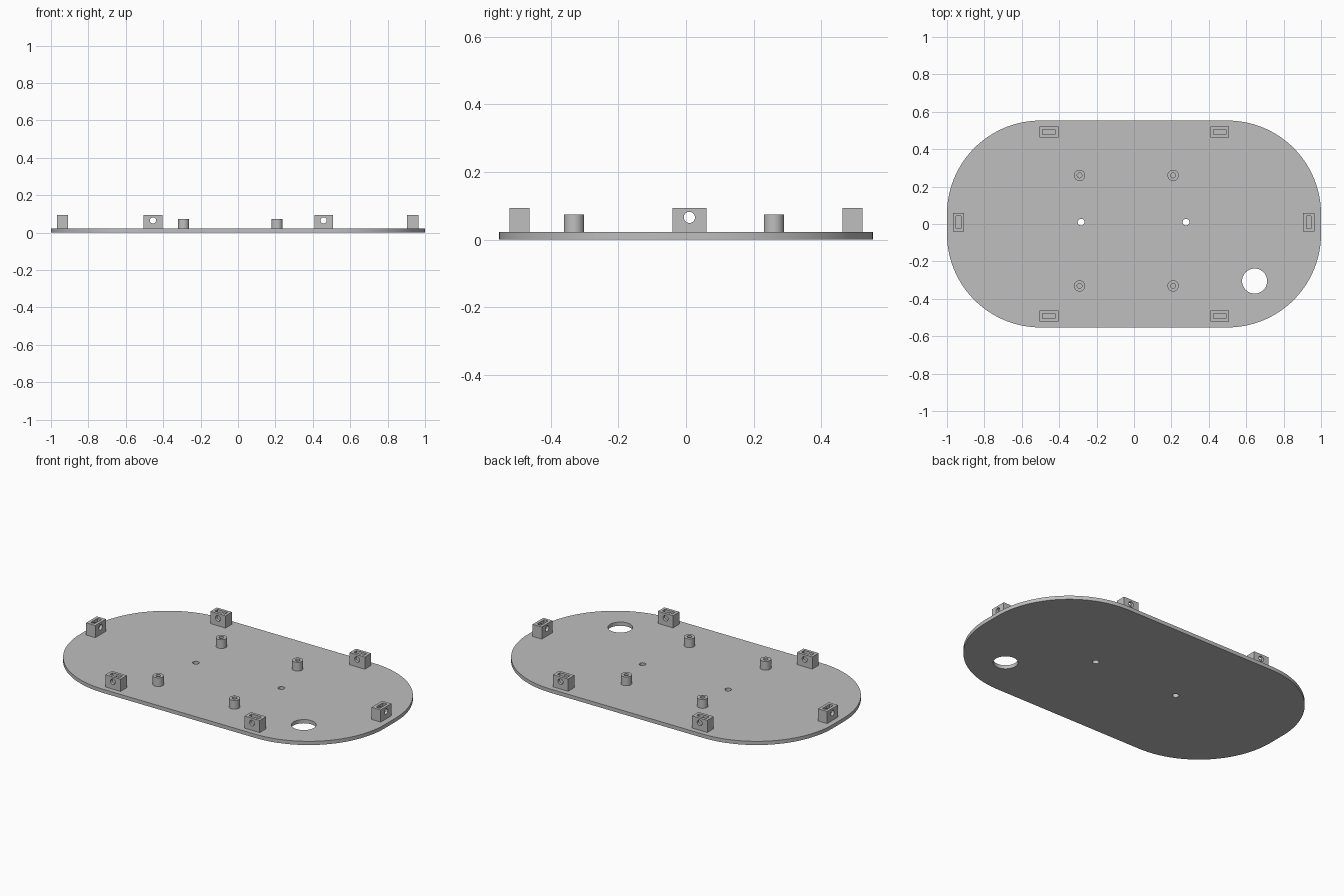
import bpy, bmesh, math
from mathutils import Vector

cube = bpy.data.objects.get("Cube")
if cube:
    bpy.data.objects.remove(cube, do_unlink=True)

PLATE_TOP, BLOCK_TOP, POST_TOP = 0.022, 0.094, 0.074
HALF_X, HALF_Y, CORNER = 1.0, 0.553, 0.5
SINK = 0.002

grey = bpy.data.materials.new("light_grey")
grey.use_nodes = True
colour = (0.52, 0.52, 0.52, 1)
grey.diffuse_color = colour
grey.node_tree.nodes["Principled BSDF"].inputs["Base Color"].default_value = colour


def prism(name, outline, z0, z1):
    """Extrude a closed outline from z0 to z1."""
    bm = bmesh.new()
    base = bm.faces.new([bm.verts.new((x, y, z0)) for x, y in outline])
    top = bmesh.ops.extrude_face_region(bm, geom=[base], use_keep_orig=True)
    verts = [v for v in top["geom"] if isinstance(v, bmesh.types.BMVert)]
    bmesh.ops.translate(bm, verts=verts, vec=(0, 0, z1 - z0))
    bmesh.ops.recalc_face_normals(bm, faces=bm.faces)
    mesh = bpy.data.meshes.new(name)
    bm.to_mesh(mesh)
    bm.free()
    mesh.materials.append(grey)
    obj = bpy.data.objects.new(name, mesh)
    bpy.context.collection.objects.link(obj)
    return obj


def circle(x, y, r, n=40):
    return [(x + r * math.cos(math.tau * i / n), y + r * math.sin(math.tau * i / n)) for i in range(n)]


def rect(x, y, w, d):
    return [(x + sx * w / 2, y + sy * d / 2) for sx, sy in ((-1, -1), (1, -1), (1, 1), (-1, 1))]


def select(obj):
    bpy.ops.object.select_all(action='DESELECT')
    obj.select_set(True)
    bpy.context.view_layer.objects.active = obj


def cut(obj, cutter):
    """Subtract the cutter, then discard it."""
    cutter.hide_render = True
    select(obj)
    mod = obj.modifiers.new("cut", 'BOOLEAN')
    mod.operation, mod.solver, mod.object = 'DIFFERENCE', 'EXACT', cutter
    bpy.ops.object.modifier_apply(modifier=mod.name)
    bpy.data.objects.remove(cutter, do_unlink=True)


def smooth(obj):
    select(obj)
    bpy.ops.object.shade_smooth_by_angle(angle=math.radians(30))


# Base plate with rounded corners and through holes
outline = []
for q, (sx, sy) in enumerate(((1, 1), (-1, 1), (-1, -1), (1, -1))):
    for i in range(25):
        a = (q + i / 24) * math.pi / 2
        outline.append((sx * (HALF_X - CORNER) + CORNER * math.cos(a),
                        sy * (HALF_Y - CORNER) + CORNER * math.sin(a)))
plate = prism("base_plate", outline, 0, PLATE_TOP)
for x, y, r in ((-0.283, 0.01, 0.018), (0.278, 0.01, 0.018), (0.645, -0.305, 0.067)):
    cut(plate, prism("hole_cutter", circle(x, y, r), -0.1, 0.1))
smooth(plate)

# Hollow standoff posts
for x, side in ((-0.291, "right"), (0.209, "left")):
    for y, end in ((-0.331, "front"), (0.26, "back")):
        post = prism(f"standoff_{end}_{side}", circle(x, y, 0.03), PLATE_TOP - SINK, POST_TOP)
        cut(post, prism("bore_cutter", circle(x, y, 0.013), -0.1, 0.2))
        smooth(post)


# Nut blocks: slot open at the top, screw hole across the thin direction
def nut_block(name, x, y, turned):
    w, d = (0.06, 0.1) if turned else (0.1, 0.06)
    block = prism(name, rect(x, y, w, d), PLATE_TOP - SINK, BLOCK_TOP)
    cut(block, prism("slot_cutter", rect(x, y, w - 0.034, d - 0.034), 0.035, 0.2))
    hole = prism("screw_cutter", circle(0, 0, 0.0165, 32), -0.1, 0.1)
    hole.rotation_euler = (0, math.pi / 2, 0) if turned else (math.pi / 2, 0, 0)
    hole.location = Vector((x, y, 0.0655))
    cut(block, hole)
    smooth(block)


for x, side in ((-0.455, "right"), (0.458, "left")):
    for y, end in ((-0.492, "front"), (0.492, "back")):
        nut_block(f"nut_block_{end}_{side}", x, y, False)
for x, side in ((-0.938, "right"), (0.934, "left")):
    nut_block(f"nut_block_{side}_end", x, 0.01, True)
